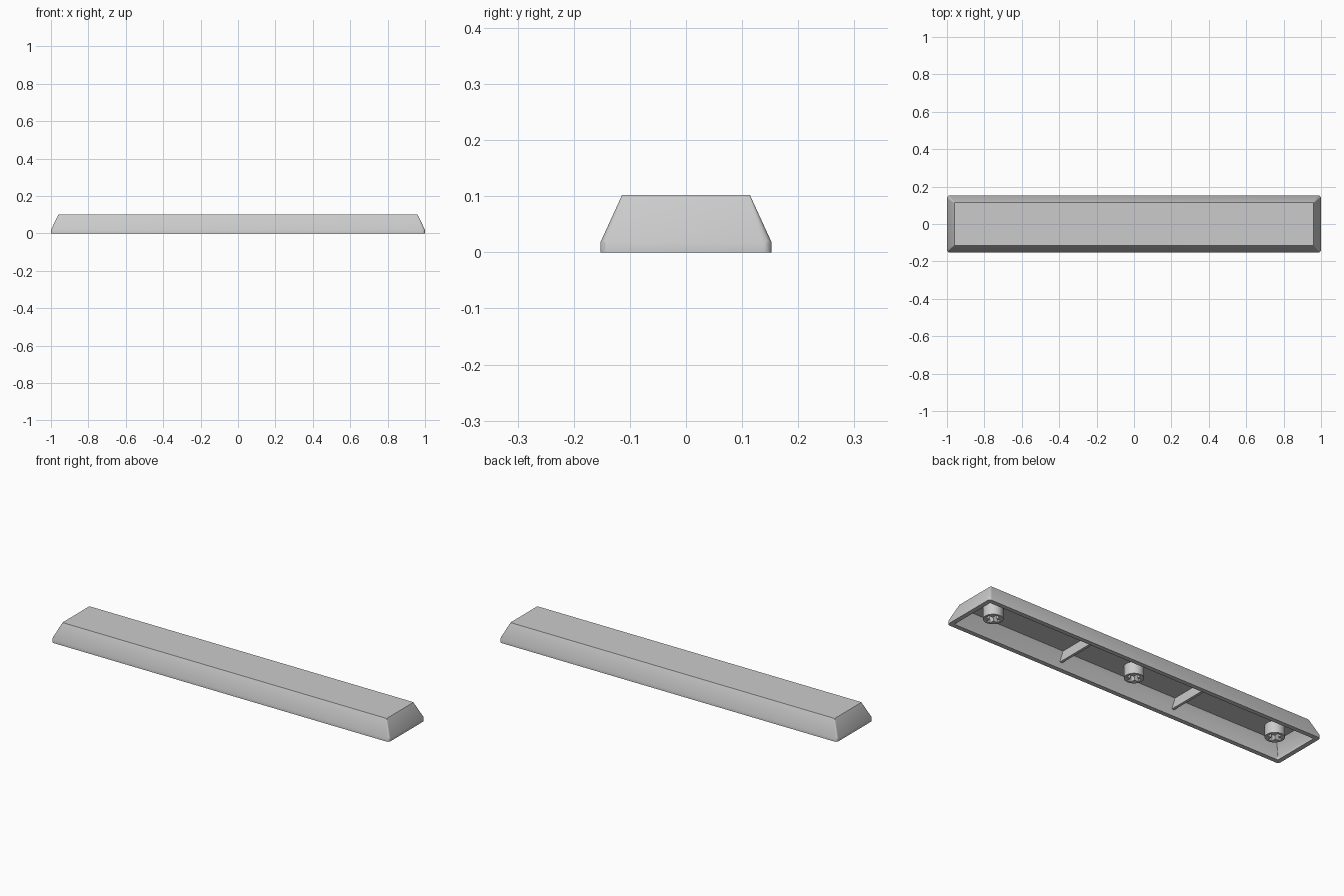
import bpy
import bmesh
import math

if "Cube" in bpy.data.objects:
    bpy.data.objects.remove(bpy.data.objects["Cube"])

GREY = (0.6, 0.6, 0.6, 1)
grey = bpy.data.materials.new("grey plastic")
grey.use_nodes = True
grey.diffuse_color = GREY
grey.node_tree.nodes["Principled BSDF"].inputs["Base Color"].default_value = GREY

HEIGHT, CEILING, SKIRT = 0.102, 0.078, 0.018


def finish(name, bm, smooth=True):
    bmesh.ops.recalc_face_normals(bm, faces=bm.faces)
    mesh = bpy.data.meshes.new(name)
    bm.to_mesh(mesh)
    bm.free()
    mesh.materials.append(grey)
    obj = bpy.data.objects.new(name, mesh)
    bpy.context.collection.objects.link(obj)
    if smooth:
        shade(obj)
    return obj


def shade(obj):
    bpy.ops.object.select_all(action="DESELECT")
    obj.select_set(True)
    bpy.context.view_layer.objects.active = obj
    bpy.ops.object.shade_smooth_by_angle(angle=math.radians(30))


def rounded_ring(bm, hx, hy, z, radius, steps=5):
    ring = []
    for corner, (sx, sy) in enumerate([(1, 1), (-1, 1), (-1, -1), (1, -1)]):
        for i in range(steps + 1):
            a = math.pi / 2 * (corner + i / steps)
            ring.append(bm.verts.new((sx * (hx - radius) + radius * math.cos(a),
                                      sy * (hy - radius) + radius * math.sin(a), z)))
    return ring


# Hollow cap: loft from the top, down the outside, across the rim, up the inside
bm = bmesh.new()
sections = [
    (0.96, 0.114, HEIGHT, 0.003),
    (1.0, 0.1525, SKIRT, 0.015),
    (1.0, 0.1525, 0, 0.015),
    (0.976, 0.1285, 0, 0.004),
    (0.976, 0.1285, SKIRT, 0.004),
    (0.945, 0.099, CEILING, 0.002),
]
rings = [rounded_ring(bm, *s) for s in sections]
for a, b in zip(rings, rings[1:]):
    for i in range(len(a)):
        j = (i + 1) % len(a)
        bm.faces.new((a[i], a[j], b[j], b[i]))
bm.faces.new(rings[0])
bm.faces.new(rings[-1])
finish("cap_shell", bm)

# Stiffening ribs, trapezoids that follow the inner wall slope
for side, x in (("left", 0.338), ("right", -0.338)):
    bm = bmesh.new()
    outline = [(-0.124, 0.03), (0.124, 0.03), (0.1, 0.08), (-0.1, 0.08)]
    face = bm.faces.new([bm.verts.new((x - 0.007, y, z)) for y, z in outline])
    ext = bmesh.ops.extrude_face_region(bm, geom=[face])
    bmesh.ops.translate(bm, vec=(0.014, 0, 0),
                        verts=[v for v in ext["geom"] if isinstance(v, bmesh.types.BMVert)])
    finish(side + "_rib", bm, smooth=False)

# Round stem with a cross-shaped socket
bm = bmesh.new()
bmesh.ops.create_cone(bm, cap_ends=True, segments=32, radius1=0.047, radius2=0.047, depth=0.064)
bmesh.ops.translate(bm, verts=bm.verts, vec=(0, 0, 0.049))
stem = finish("center_stem", bm, smooth=False)

bm = bmesh.new()
L, W = 0.035, 0.011
quarter = [(L, -W), (L, W), (W, W)]
cross = []
for q in range(4):
    c, s = round(math.cos(q * math.pi / 2)), round(math.sin(q * math.pi / 2))
    cross += [(c * x - s * y, s * x + c * y) for x, y in quarter]
face = bm.faces.new([bm.verts.new((x, y, 0)) for x, y in cross])
ext = bmesh.ops.extrude_face_region(bm, geom=[face])
bmesh.ops.translate(bm, vec=(0, 0, 0.075),
                    verts=[v for v in ext["geom"] if isinstance(v, bmesh.types.BMVert)])
cutter = finish("socket_cutter", bm, smooth=False)
cutter.hide_render = True

cut = stem.modifiers.new("socket", "BOOLEAN")
cut.operation = "DIFFERENCE"
cut.solver = "EXACT"
cut.object = cutter
shade(stem)
bpy.ops.object.modifier_apply(modifier=cut.name)
bpy.data.objects.remove(cutter)
shade(stem)

# Outer stems share the socketed mesh
for side, x in (("left", 0.85), ("right", -0.85)):
    copy = bpy.data.objects.new(side + "_stem", stem.data)
    copy.location.x = x
    bpy.context.collection.objects.link(copy)
